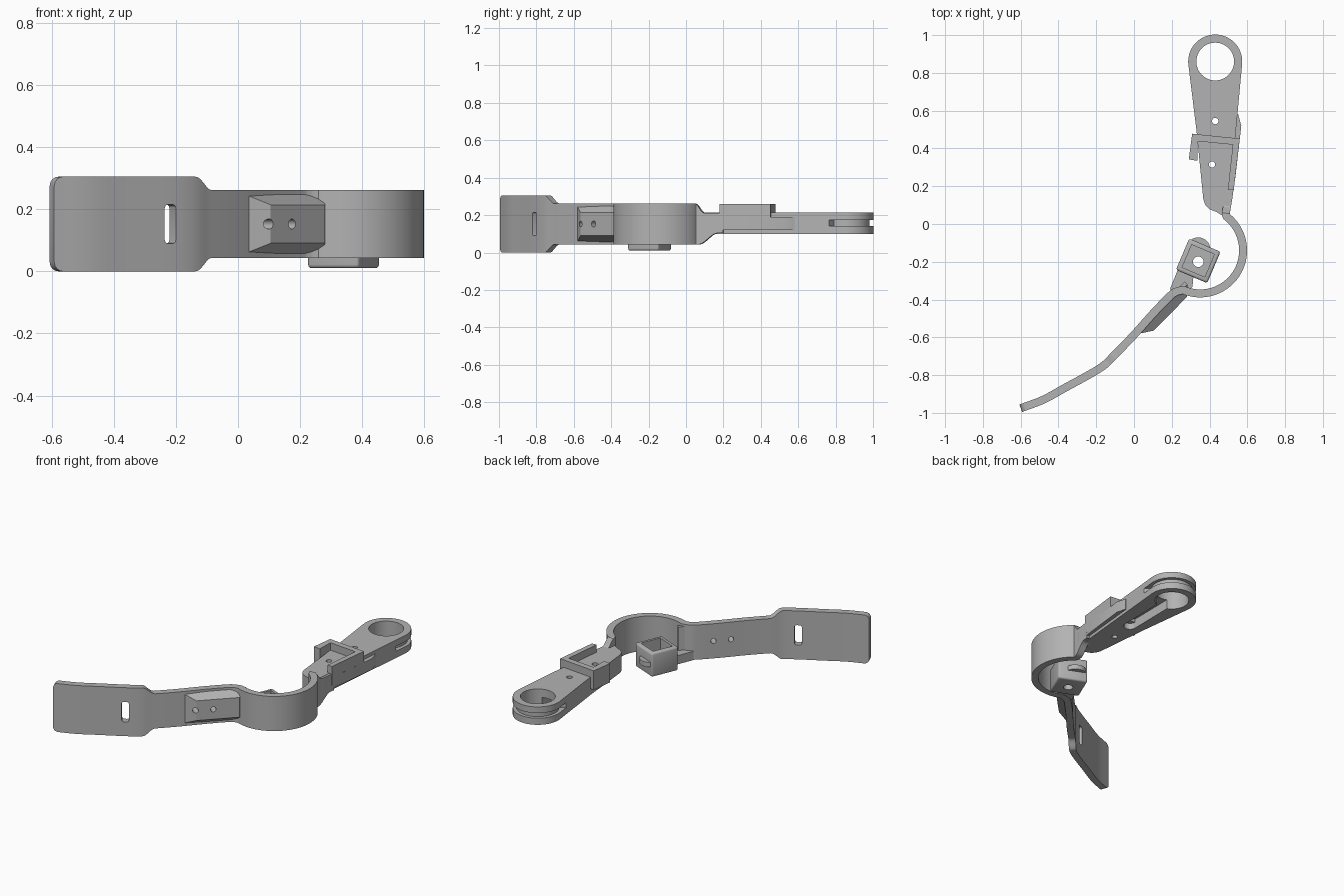
import bpy, bmesh, math
from mathutils import Vector, Matrix

cube = bpy.data.objects.get("Cube")
if cube:
    bpy.data.objects.remove(cube)

grey = bpy.data.materials.new("grey_plastic")
grey.use_nodes = True
colour = (0.45, 0.45, 0.45, 1)
grey.diffuse_color = colour
grey.node_tree.nodes["Principled BSDF"].inputs["Base Color"].default_value = colour


def make(name, bm):
    bmesh.ops.recalc_face_normals(bm, faces=bm.faces)
    me = bpy.data.meshes.new(name)
    bm.to_mesh(me)
    bm.free()
    me.materials.append(grey)
    ob = bpy.data.objects.new(name, me)
    bpy.context.collection.objects.link(ob)
    return ob


def prism(name, outline, z0, z1):
    bm = bmesh.new()
    face = bm.faces.new([bm.verts.new((x, y, z0)) for x, y in outline])
    new = bmesh.ops.extrude_face_region(bm, geom=[face])["geom"]
    bmesh.ops.translate(bm, vec=(0, 0, z1 - z0),
                        verts=[v for v in new if isinstance(v, bmesh.types.BMVert)])
    return make(name, bm)


def arc(cx, cy, r, a0, a1, n):
    steps = [math.radians(a0 + (a1 - a0) * i / n) for i in range(n + 1)]
    return [(cx + r * math.cos(a), cy + r * math.sin(a)) for a in steps]


def disc(name, cx, cy, r, z0, z1, n=32):
    return prism(name, arc(cx, cy, r, 0, 360, n)[:-1], z0, z1)


def block(name, centre, size, angle):
    bm = bmesh.new()
    bmesh.ops.create_cube(bm, size=1, matrix=Matrix.Translation(centre)
                          @ Matrix.Rotation(math.radians(angle), 4, 'Z')
                          @ Matrix.Diagonal((*size, 1)))
    return make(name, bm)


def modify(ob, kind, **settings):
    bpy.context.view_layer.objects.active = ob
    mod = ob.modifiers.new("mod", kind)
    for key, value in settings.items():
        setattr(mod, key, value)
    bpy.ops.object.modifier_apply(modifier=mod.name)


def cut(targets, cutters):
    for cutter in cutters:
        for ob in targets:
            modify(ob, 'BOOLEAN', operation='DIFFERENCE', solver='EXACT', object=cutter)
        bpy.data.objects.remove(cutter)


def smooth_path(points, n):
    p = [Vector(q) for q in points]
    p = [2 * p[0] - p[1]] + p + [2 * p[-1] - p[-2]]
    out = []
    for a, b, c, d in zip(p, p[1:], p[2:], p[3:]):
        for i in range(n):
            t = i / n
            out.append(0.5 * (2 * b + (c - a) * t + (2 * a - 5 * b + 4 * c - d) * t * t
                              + (3 * b - a - 3 * c + d) * t ** 3))
    return out + [p[-2]]


def ease(lo, hi, v):
    t = min(max((v - lo) / (hi - lo), 0), 1)
    return t * t * (3 - 2 * t)


# Curved strap with wide end paddle and C-shaped ring, swept as one ribbon
path = smooth_path([(-0.59, -0.972), (-0.48, -0.93), (-0.37, -0.87), (-0.18, -0.763),
                    (-0.1, -0.69), (0, -0.587), (0.1, -0.475), (0.19, -0.382),
                    (0.225, -0.358), (0.261, -0.349)], 12)
first = path[0]
tip = (path[1] - first).normalized()
path = [first + tip * d for d in (-0.01, -0.007, 0, 0.01)] + path[2:]
path += [Vector(p) for p in arc(0.35, -0.14, 0.2275, 249, 412, 56)]
path += smooth_path([(0.485, 0.05), (0.492, 0.09), (0.5, 0.14), (0.508, 0.2)], 6)
bm = bmesh.new()
rings = []
for i, p in enumerate(path):
    tangent = (path[min(i + 1, len(path) - 1)] - path[max(i - 1, 0)]).normalized()
    side = Vector((-tangent.y, tangent.x)) * 0.021
    wide = 0.1525 - 0.0435 * ease(-0.15, -0.1, p.x)
    end = 0.03 - (p - path[0]).length
    if end > 0:
        wide -= 0.03 - math.sqrt(max(0.03 ** 2 - end ** 2, 0))
    top, low = 0.1525 + wide, 0.1525 - wide
    if p.x > 0.3 and p.y > 0:
        top -= 0.05 * ease(0.05, 0.1, p.y)
        low += 0.06 * ease(0.07, 0.17, p.y)
    rings.append([bm.verts.new((*(p + side * s), z))
                  for s, z in ((1, low), (-1, low), (-1, top), (1, top))])
for a, b in zip(rings, rings[1:]):
    for k in range(4):
        bm.faces.new((a[k], a[k - 1], b[k - 1], b[k]))
bm.faces.new(rings[0])
bm.faces.new(rings[-1])
strap = make("strap_and_ring", bm)

# Tapered pad on the outer face of the strap
along = Vector((0.7, 0.71, 0)).normalized()
out = Vector((along.y, -along.x, 0))
pad_base = Vector((0.1, -0.475, 0.1525))
bm = bmesh.new()
loops = []
for depth, a0, a1, h in ((0, -0.13, 0.24, 0.095), (0.02, -0.13, 0.24, 0.095),
                         (0.066, -0.06, 0.19, 0.062)):
    loops.append([bm.verts.new(pad_base + out * depth + along * a + Vector((0, 0, z)))
                  for a, z in ((a0, -h), (a1, -h), (a1, h), (a0, h))])
for a, b in zip(loops, loops[1:]):
    for k in range(4):
        bm.faces.new((a[k], a[k - 1], b[k - 1], b[k]))
bm.faces.new(loops[0])
bm.faces.new(loops[-1])
pad = make("strap_pad", bm)

# Screw holes through pad and strap, and the paddle slot
holes = []
for x, y in ((0.105, -0.57), (0.18, -0.5)):
    bm = bmesh.new()
    turn = out.to_track_quat('Z', 'Y').to_matrix().to_4x4()
    bmesh.ops.create_cone(bm, cap_ends=True, segments=20, radius1=0.016, radius2=0.016, depth=0.4,
                          matrix=Matrix.Translation((x, y, 0.1525)) @ turn)
    holes.append(make("screw_hole_cutter", bm))
cut([strap, pad], holes)
slot = block("slot_cutter", (-0.228, -0.793, 0.1525), (0.042, 0.2, 0.125), 30)
modify(slot, 'BEVEL', width=0.012, segments=3)
cut([strap], [slot])

# Flat arm with round eye
outline = arc(0.43, 0.86, 0.143, -6, 187, 48)
outline += [(0.335, 0.46), (0.347, 0.33), (0.367, 0.13), (0.378, 0.1), (0.4, 0.078),
            (0.44, 0.062), (0.475, 0.04), (0.5, 0.07)]
arm = prism("arm", outline, 0.1, 0.213)
groove = prism("groove_cutter", arc(0.43, 0.86, 0.2, -35, 215, 48)
               + arc(0.43, 0.86, 0.122, 215, -35, 48), 0.142, 0.174)
channel = prism("channel_cutter", arc(0.425, 0.47, 0.038, 180, 360, 16)
                + [(0.468, 0.84), (0.392, 0.84)], 0.05, 0.16)
cut([arm], [groove, channel,
            disc("eye_cutter", 0.43, 0.86, 0.1, 0, 0.3, 48),
            disc("pin_cutter", 0.43, 0.545, 0.017, 0, 0.3, 20),
            disc("pin_cutter", 0.413, 0.315, 0.017, 0, 0.3, 20)])

# Side rib and U-shaped frame on the arm
rib = prism("arm_side_rib", [(0.495, 0.07), (0.515, 0.1), (0.537, 0.25), (0.568, 0.52),
                             (0.552, 0.58), (0.52, 0.58)], 0.12, 0.19)
frame = prism("arm_frame", [(0.308, 0.478), (0.56, 0.452), (0.528, 0.18), (0.497, 0.18),
                            (0.523, 0.42), (0.338, 0.438), (0.335, 0.335), (0.29, 0.342)],
              0.14, 0.26)

# Open square cup inside the ring
spot = Vector((0.34, -0.195, 0.085))
cup = block("cup", spot, (0.18, 0.18, 0.15), -23)
modify(cup, 'BEVEL', width=0.012, segments=3)
cut([cup], [block("pocket_cutter", spot + Vector((0, 0, 0.065)), (0.13, 0.13, 0.2), -23),
            disc("cup_hole_cutter", 0.34, -0.2, 0.028, -0.1, 0.1, 24)])

# Rounded tab behind the cup and the neck that joins it to the strap
tab = prism("cup_tab", arc(0.34, -0.135, 0.064, 10, 130, 20), 0.07, 0.1)
neck = prism("cup_neck", [(0.235, -0.235), (0.19, -0.345), (0.22, -0.365), (0.285, -0.365),
                          (0.31, -0.33), (0.315, -0.275)], 0.045, 0.1)

# Smooth shading with sharp edges kept
bpy.ops.object.select_all(action='DESELECT')
for ob in (strap, pad, arm, rib, frame, cup, tab, neck):
    ob.select_set(True)
bpy.context.view_layer.objects.active = strap
bpy.ops.object.shade_smooth_by_angle(angle=math.radians(30))
